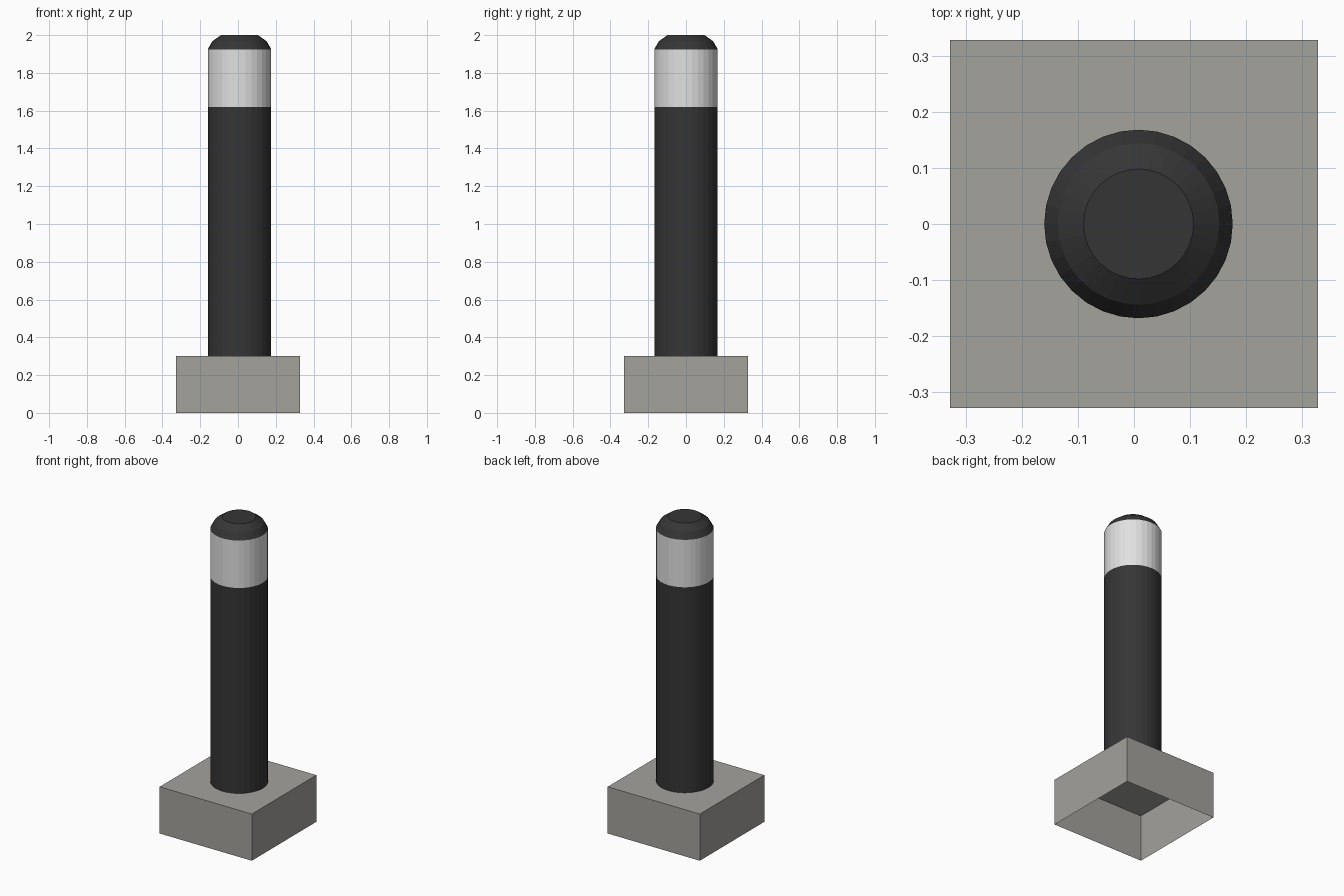
import bpy, bmesh, math

if "Cube" in bpy.data.objects:
    bpy.data.objects.remove(bpy.data.objects["Cube"])

SIDES = 32
CX = 0.008          # the post sits very slightly off centre
R = 0.168


def material(name, rgb):
    m = bpy.data.materials.new(name)
    m.diffuse_color = (*rgb, 1.0)
    m.use_nodes = True
    m.node_tree.nodes["Principled BSDF"].inputs["Base Color"].default_value = m.diffuse_color
    return m


def finish(name, bm, mat):
    bm.normal_update()
    me = bpy.data.meshes.new(name)
    bm.to_mesh(me)
    bm.free()
    me.materials.append(mat)
    ob = bpy.data.objects.new(name, me)
    bpy.context.collection.objects.link(ob)
    return ob


def lathe(name, profile, mat, cap_top=False):
    """Revolve (radius, height) points around the post axis."""
    bm = bmesh.new()
    rings = []
    for r, z in profile:
        rings.append([bm.verts.new((CX + r * math.cos(2 * math.pi * i / SIDES),
                                    r * math.sin(2 * math.pi * i / SIDES), z))
                      for i in range(SIDES)])
    for lo, hi in zip(rings, rings[1:]):
        for i in range(SIDES):
            j = (i + 1) % SIDES
            bm.faces.new((lo[i], lo[j], hi[j], hi[i]))
    if cap_top:
        bm.faces.new(rings[-1])
    return finish(name, bm, mat)


concrete = material("concrete grey", (0.37, 0.36, 0.335))
black = material("black paint", (0.036, 0.036, 0.037))
white = material("reflective white", (0.75, 0.75, 0.75))

# Square footing, hollow and open underneath
bm = bmesh.new()
bmesh.ops.create_cube(bm, size=1)
for v in bm.verts:
    v.co.x *= 0.655
    v.co.y *= 0.655
    v.co.z = (v.co.z + 0.5) * 0.30
bm.normal_update()
bmesh.ops.delete(bm, geom=[f for f in bm.faces if f.normal.z < -0.5],
                 context='FACES_ONLY')
finish("footing", bm, concrete)

# Post shaft, reflective band and rounded cap
lathe("post_shaft", [(R, 0.30), (R, 1.62)], black)
lathe("reflective_band", [(R, 1.62), (R, 1.925)], white)
lathe("post_cap", [(R, 1.925), (0.144, 1.967), (0.098, 2.0)], black, cap_top=True)
